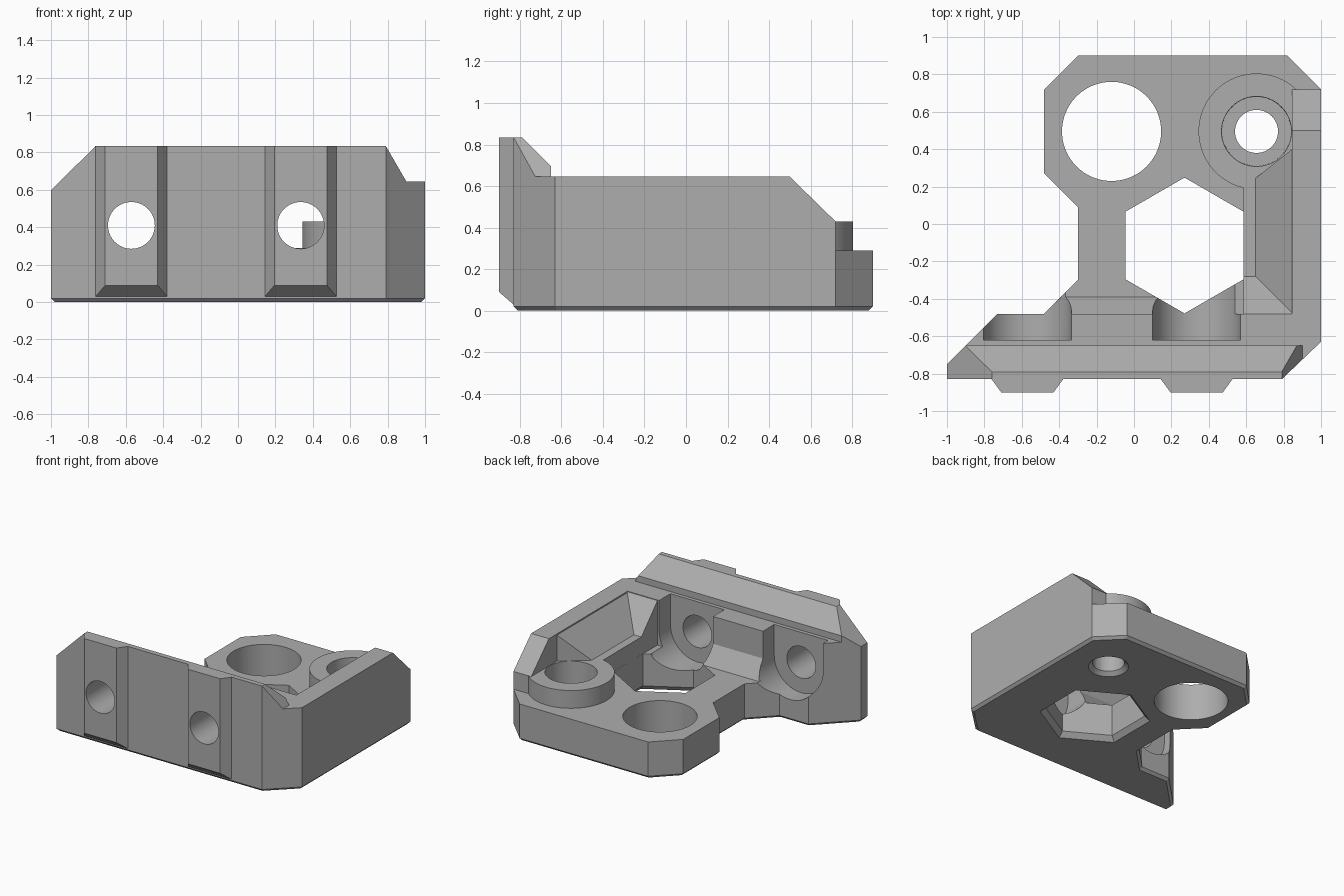
import bpy, bmesh, math

if "Cube" in bpy.data.objects:
    bpy.data.objects.remove(bpy.data.objects["Cube"], do_unlink=True)

grey = bpy.data.materials.new("plain_grey")
grey.use_nodes = True
grey.diffuse_color = (0.42, 0.42, 0.42, 1)
grey.node_tree.nodes["Principled BSDF"].inputs["Base Color"].default_value = grey.diffuse_color


def loft(name, a, b, bottom_bevel=0):
    """Closed solid between two matching rings of 3D points."""
    bm = bmesh.new()
    va, vb = [bm.verts.new(p) for p in a], [bm.verts.new(p) for p in b]
    bm.faces.new(va)
    bm.faces.new(vb)
    for i in range(len(va)):
        j = (i + 1) % len(va)
        bm.faces.new((va[i], va[j], vb[j], vb[i]))
    bmesh.ops.recalc_face_normals(bm, faces=bm.faces)
    if bottom_bevel:
        rim = [e for e in bm.edges if all(abs(v.co.z) < 1e-5 for v in e.verts)]
        bmesh.ops.bevel(bm, geom=rim, offset=bottom_bevel, segments=1, affect='EDGES')
    mesh = bpy.data.meshes.new(name)
    bm.to_mesh(mesh)
    bm.free()
    ob = bpy.data.objects.new(name, mesh)
    bpy.context.collection.objects.link(ob)
    mesh.materials.append(grey)
    return ob


def prism(name, pts, axis, lo, hi, bevel=0):
    """Extrude a 2D profile along x, y or z."""
    place = {'x': lambda p, h: (h, p[0], p[1]),
             'y': lambda p, h: (p[0], h, p[1]),
             'z': lambda p, h: (p[0], p[1], h)}[axis]
    return loft(name, [place(p, lo) for p in pts], [place(p, hi) for p in pts], bevel)


def circle(cx, cy, r, n=64, phase=0):
    return [(cx + r * math.cos(phase + math.tau * i / n),
             cy + r * math.sin(phase + math.tau * i / n)) for i in range(n)]


def cone(name, cx, cy, r0, r1, z0, z1, n=64, phase=0):
    return loft(name, [(x, y, z0) for x, y in circle(cx, cy, r0, n, phase)],
                [(x, y, z1) for x, y in circle(cx, cy, r1, n, phase)])


def combine(target, other, operation):
    mod = target.modifiers.new("combine", 'BOOLEAN')
    mod.operation, mod.solver, mod.object = operation, 'EXACT', other
    bpy.context.view_layer.objects.active = target
    bpy.ops.object.modifier_apply(modifier=mod.name)
    bpy.data.objects.remove(other, do_unlink=True)


plan = [(-0.30, 0.90), (0.82, 0.90), (1.0, 0.72), (1.0, -0.63), (0.79, -0.83),
        (-1.0, -0.83), (-1.0, -0.75), (-0.73, -0.48), (-0.48, -0.48),
        (-0.30, -0.30), (-0.30, 0.09), (-0.48, 0.27), (-0.48, 0.72)]
boss_x, boss_y = 0.655, 0.495

# Base plate
body = prism("bracket_body", plan, 'z', 0, 0.29, 0.02)

# Front wall with sloped rim, trimmed to the plan and the front outline
front = prism("front_wall", [(-0.83, 0.1), (-0.83, 0.835), (-0.79, 0.835), (-0.65, 0.695),
              (-0.65, 0.645), (-0.48, 0.645), (-0.48, 0.1)], 'x', -1, 1)
combine(front, prism("plan_trim", plan, 'z', 0.05, 1), 'INTERSECT')
combine(front, prism("outline_trim", [(-1.1, 0), (-1.1, 0.5), (-0.76, 0.835), (0.79, 0.835),
                     (0.9, 0.645), (1.1, 0.645), (1.1, 0)], 'y', -1, 0), 'INTERSECT')
combine(body, front, 'UNION')

# Side wall, its inner ledge and slopes, and the rib between the bores
combine(body, prism("side_wall", [(-0.63, 0.1), (-0.63, 0.645), (0.5, 0.645),
                    (0.72, 0.43), (0.72, 0.1)], 'x', 0.845, 1), 'UNION')
combine(body, prism("inner_ledge", [(0.585, -0.5), (0.67, -0.5), (0.67, 0.26), (0.65, 0.3),
                    (0.585, 0.3)], 'z', 0.1, 0.43), 'UNION')
slope_plan = [(0.65, -0.5), (0.65, 0.245), (0.85, 0.404), (0.85, -0.5)]
combine(body, loft("side_slope", [(x, y, 0.1) for x, y in slope_plan],
                   [(x, y, 0.43 if x < 0.7 else 0.64) for x, y in slope_plan]), 'UNION')
combine(body, prism("corner_slope", [(-0.5, 0.1), (-0.28, 0.1), (-0.28, 0.43), (-0.48, 0.64),
                    (-0.5, 0.64)], 'x', 0.585, 0.855), 'UNION')
combine(body, prism("middle_rib", [(-0.5, 0.2), (-0.5, 0.43), (-0.48, 0.43), (-0.385, 0.282),
                    (-0.385, 0.2)], 'x', -0.365, 0.13), 'UNION')

# Raised round boss
combine(body, prism("screw_boss", circle(boss_x, boss_y, 0.31, 96), 'z', 0.1, 0.43), 'UNION')

# Raised front pads, bores and screw holes
for cx in (-0.57, 0.335):
    back = [(-0.195, 0.025), (0.195, 0.025), (0.195, 0.835), (-0.195, 0.835)]
    face = [(-0.14, 0.09), (0.14, 0.09), (0.14, 0.835), (-0.14, 0.835)]
    combine(body, loft("front_pad", [(cx + x, -0.825, z) for x, z in back],
                       [(cx + x, -0.9, z) for x, z in face]), 'UNION')
    half = [(cx + 0.235 * math.cos(math.pi * (1 + i / 32)),
             0.405 + 0.235 * math.sin(math.pi * (1 + i / 32))) for i in range(33)]
    slot = half + [(cx + 0.235, 0.66), (cx - 0.235, 0.66)]
    combine(body, prism("bore_cutter", slot, 'y', -0.62, -0.33), 'DIFFERENCE')
    combine(body, prism("hole_cutter", circle(cx, 0.41, 0.125), 'y', -1, -0.55), 'DIFFERENCE')

# Openings through the plate, with eased lower edges
up = math.pi / 2
combine(body, cone("hex_cutter", 0.27, -0.115, 0.363, 0.363, -0.1, 0.6, 6, up), 'DIFFERENCE')
combine(body, cone("hex_edge_cutter", 0.27, -0.115, 0.41, 0.362, -0.01, 0.04, 6, up), 'DIFFERENCE')
combine(body, cone("round_cutter", -0.12, 0.495, 0.265, 0.265, -0.1, 0.6, 96), 'DIFFERENCE')
combine(body, cone("screw_cutter", boss_x, boss_y, 0.115, 0.115, -0.1, 0.6), 'DIFFERENCE')
combine(body, cone("screw_edge_cutter", boss_x, boss_y, 0.155, 0.114, -0.01, 0.03), 'DIFFERENCE')
combine(body, cone("head_cutter", boss_x, boss_y, 0.185, 0.19, 0.2, 0.8), 'DIFFERENCE')

# Smooth round walls, sharp edges
bpy.ops.object.select_all(action='DESELECT')
body.select_set(True)
bpy.context.view_layer.objects.active = body
bpy.ops.object.shade_smooth_by_angle(angle=math.radians(25))
